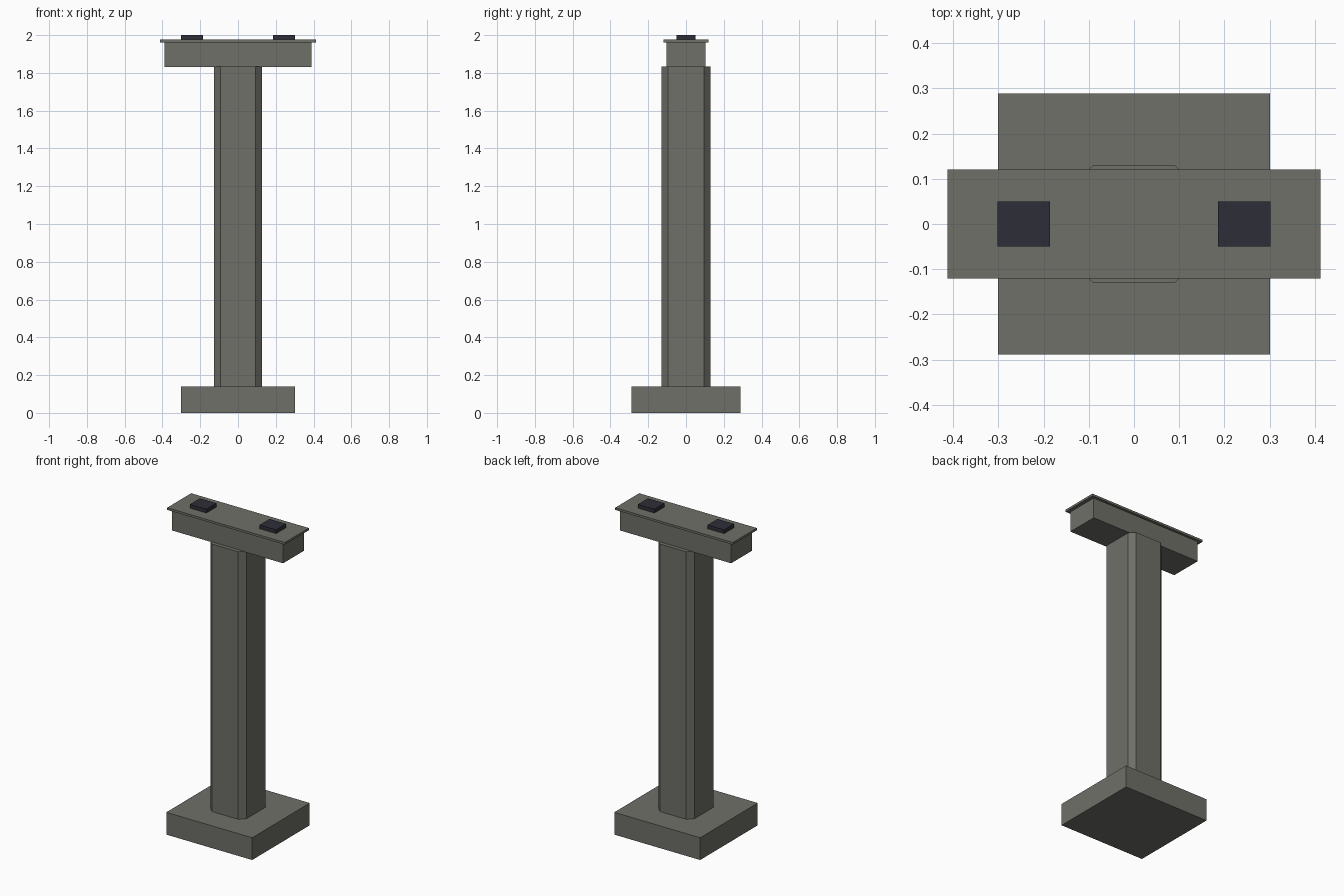
import bpy
import bmesh

if "Cube" in bpy.data.objects:
    bpy.data.objects.remove(bpy.data.objects["Cube"])


def material(name, rgb):
    m = bpy.data.materials.new(name)
    m.diffuse_color = (*rgb, 1.0)
    m.use_nodes = True
    m.node_tree.nodes["Principled BSDF"].inputs["Base Color"].default_value = m.diffuse_color
    return m


stone = material("warm_grey_concrete", (0.157, 0.161, 0.137))
rubber = material("dark_bearing", (0.027, 0.027, 0.039))


def prism(name, outline, z0, z1, mat):
    """Extrude a flat outline from z0 up to z1."""
    bm = bmesh.new()
    base = bm.faces.new([bm.verts.new((x, y, z0)) for x, y in outline])
    top = bmesh.ops.extrude_face_region(bm, geom=[base])["geom"]
    bmesh.ops.translate(bm, vec=(0, 0, z1 - z0),
                        verts=[g for g in top if isinstance(g, bmesh.types.BMVert)])
    bmesh.ops.recalc_face_normals(bm, faces=bm.faces)
    mesh = bpy.data.meshes.new(name)
    bm.to_mesh(mesh)
    bm.free()
    mesh.materials.append(mat)
    obj = bpy.data.objects.new(name, mesh)
    bpy.context.collection.objects.link(obj)
    return obj


def rect(hx, hy, cx=0.0):
    return [(cx - hx, -hy), (cx + hx, -hy), (cx + hx, hy), (cx - hx, hy)]


def chamfered(hx, hy, c):
    return [(-hx + c, -hy), (hx - c, -hy), (hx, -hy + c), (hx, hy - c),
            (hx - c, hy), (-hx + c, hy), (-hx, hy - c), (-hx, -hy + c)]


# Footing, chamfered column, cross beam and thin cap plate
prism("footing", rect(0.301, 0.288), 0.0, 0.141, stone)
prism("column", chamfered(0.126, 0.129, 0.034), 0.141, 1.835, stone)
prism("cross_beam", rect(0.389, 0.104), 1.832, 1.962, stone)
prism("cap_plate", rect(0.412, 0.12), 1.962, 1.976, stone)

# Bearing pads
for side, label in ((-1, "left"), (1, "right")):
    prism(f"bearing_pad_{label}", rect(0.058, 0.05, side * 0.244), 1.976, 2.0, rubber)
